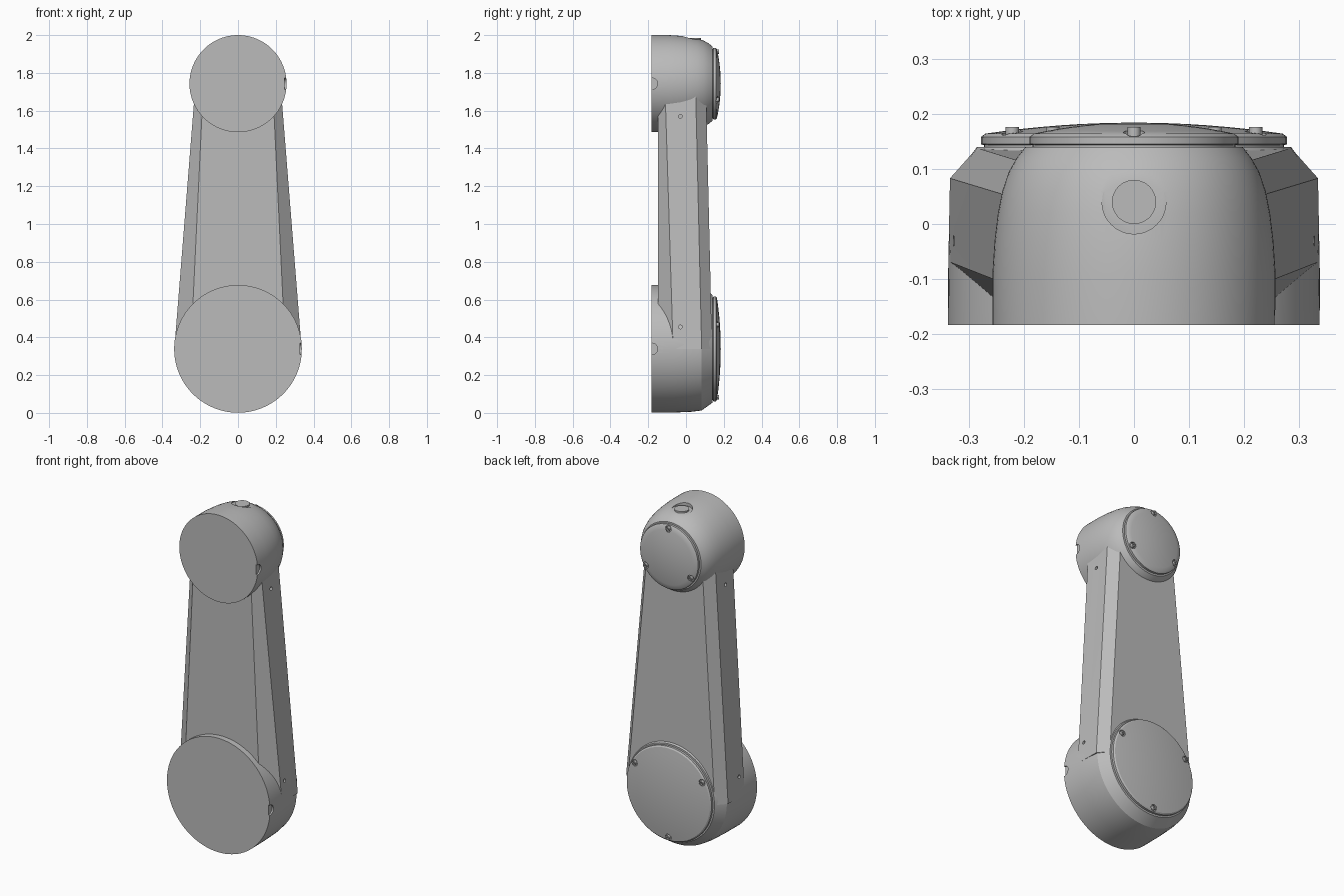
import bpy, bmesh, math
from mathutils import Matrix, Vector

cube = bpy.data.objects.get("Cube")
if cube:
    bpy.data.objects.remove(cube, do_unlink=True)

grey = bpy.data.materials.new("casing grey")
grey.use_nodes = True
grey.diffuse_color = (0.5, 0.5, 0.5, 1)
grey.node_tree.nodes["Principled BSDF"].inputs["Base Color"].default_value = (0.5, 0.5, 0.5, 1)

LOW_Z, HIGH_Z = 0.339, 1.743


def add_object(name, bm):
    bmesh.ops.recalc_face_normals(bm, faces=bm.faces)
    mesh = bpy.data.meshes.new(name)
    bm.to_mesh(mesh)
    bm.free()
    mesh.materials.append(grey)
    obj = bpy.data.objects.new(name, mesh)
    bpy.context.collection.objects.link(obj)
    return obj


def lathe(name, profile, z, steps=96):
    """Turn a (radius, y) profile about the y axis at height z."""
    bm = bmesh.new()
    verts = [bm.verts.new((r, y, z)) for r, y in profile]
    edges = [bm.edges.new(pair) for pair in zip(verts, verts[1:])]
    bmesh.ops.spin(bm, geom=verts + edges, cent=(0, 0, z), axis=(0, 1, 0),
                   angle=math.tau, steps=steps, use_duplicate=False)
    bmesh.ops.remove_doubles(bm, verts=bm.verts, dist=1e-5)
    return add_object(name, bm)


def cylinder(name, radius, depth, centre, axis, sides=32):
    bm = bmesh.new()
    turn = Vector(axis).to_track_quat("Z", "Y").to_matrix().to_4x4()
    bmesh.ops.create_cone(bm, cap_ends=True, segments=sides, radius1=radius,
                          radius2=radius, depth=depth,
                          matrix=Matrix.Translation(centre) @ turn)
    return add_object(name, bm)


def finish(obj, cutters=(), angle=28):
    """Cut the recesses, then shade with sharp creases."""
    bpy.ops.object.select_all(action="DESELECT")
    obj.select_set(True)
    bpy.context.view_layer.objects.active = obj
    for cutter in cutters:
        cutter.hide_render = True
        mod = obj.modifiers.new("recess", "BOOLEAN")
        mod.operation = "DIFFERENCE"
        mod.object = cutter
        bpy.ops.object.modifier_apply(modifier=mod.name)
        bpy.data.objects.remove(cutter, do_unlink=True)
    bpy.ops.object.shade_smooth_by_angle(angle=math.radians(angle))


# Joint housings
lower = lathe("lower_housing", [(0, -0.183), (0.338, -0.183), (0.337, -0.06), (0.333, 0.03),
                                (0.326, 0.083), (0.285, 0.14), (0, 0.14)], LOW_Z)
finish(lower, [cylinder("lower_notch", 0.03, 0.02, (0.338, -0.18, LOW_Z), (1, 0, 0))])

upper = lathe("upper_housing", [(0, -0.183), (0.257, -0.183), (0.257, -0.09), (0.253, -0.03),
                                (0.247, 0.02), (0.239, 0.06), (0.227, 0.095), (0.213, 0.12),
                                (0.197, 0.14), (0, 0.14)], HIGH_Z)
finish(upper, [cylinder("upper_notch", 0.03, 0.02, (0.257, -0.18, HIGH_Z), (1, 0, 0)),
               cylinder("button_recess", 0.058, 0.06, (0, 0.04, 2.006), (0, 0, 1), 48)])
finish(cylinder("top_button", 0.04, 0.04, (0, 0.04, 1.965), (0, 0, 1), 48))

# Tapered arm with chamfered edges, ends hidden in the housings
sections = [
    (LOW_Z, [(0.25, -0.148), (0.337, -0.068), (0.334, 0.083), (0.285, 0.138)]),
    (HIGH_Z, [(0.183, -0.148), (0.225, -0.112), (0.225, 0.05), (0.178, 0.105)]),
]
bm = bmesh.new()
rings = []
for z, half in sections:
    outline = half + [(-x, y) for x, y in reversed(half)]
    rings.append([bm.verts.new((x, y, z)) for x, y in outline])
count = len(rings[0])
for i in range(count):
    j = (i + 1) % count
    bm.faces.new((rings[0][i], rings[0][j], rings[1][j], rings[1][i]))
for ring in rings:
    bm.faces.new(ring)
arm = add_object("arm_beam", bm)
holes = [cylinder("side_hole", 0.01, 0.03, (side * x, -0.03, z), (1, 0, 0), 16)
         for side in (-1, 1) for x, z in ((0.239, 1.57), (0.328, 0.455))]
finish(arm, holes)


# Domed rear covers, each held by three socket screws
def cover(prefix, z, radius, screw_radius, first_angle):
    inner = radius - 0.008
    dome = [(inner * k / 8, 0.164 + 0.02 * (1 - (k / 8) ** 2)) for k in range(8, -1, -1)]
    profile = [(0, 0.13), (radius - 0.006, 0.13), (radius - 0.006, 0.143),
               (radius, 0.145), (radius, 0.158)] + dome
    plate = lathe(prefix + "_cover", profile, z)
    pockets = []
    for k in range(3):
        a = math.radians(first_angle + 120 * k)
        x, sz = screw_radius * math.cos(a), z + screw_radius * math.sin(a)
        pockets.append(cylinder("pocket", 0.019, 0.04, (x, 0.178, sz), (0, 1, 0), 24))
        screw = cylinder(prefix + "_screw", 0.012, 0.03, (x, 0.161, sz), (0, 1, 0), 24)
        finish(screw, [cylinder("socket", 0.006, 0.02, (x, 0.178, sz), (0, 1, 0), 6)])
    finish(plate, pockets)


cover("lower", LOW_Z, 0.278, 0.255, 30)
cover("upper", HIGH_Z, 0.19, 0.17, 90)
